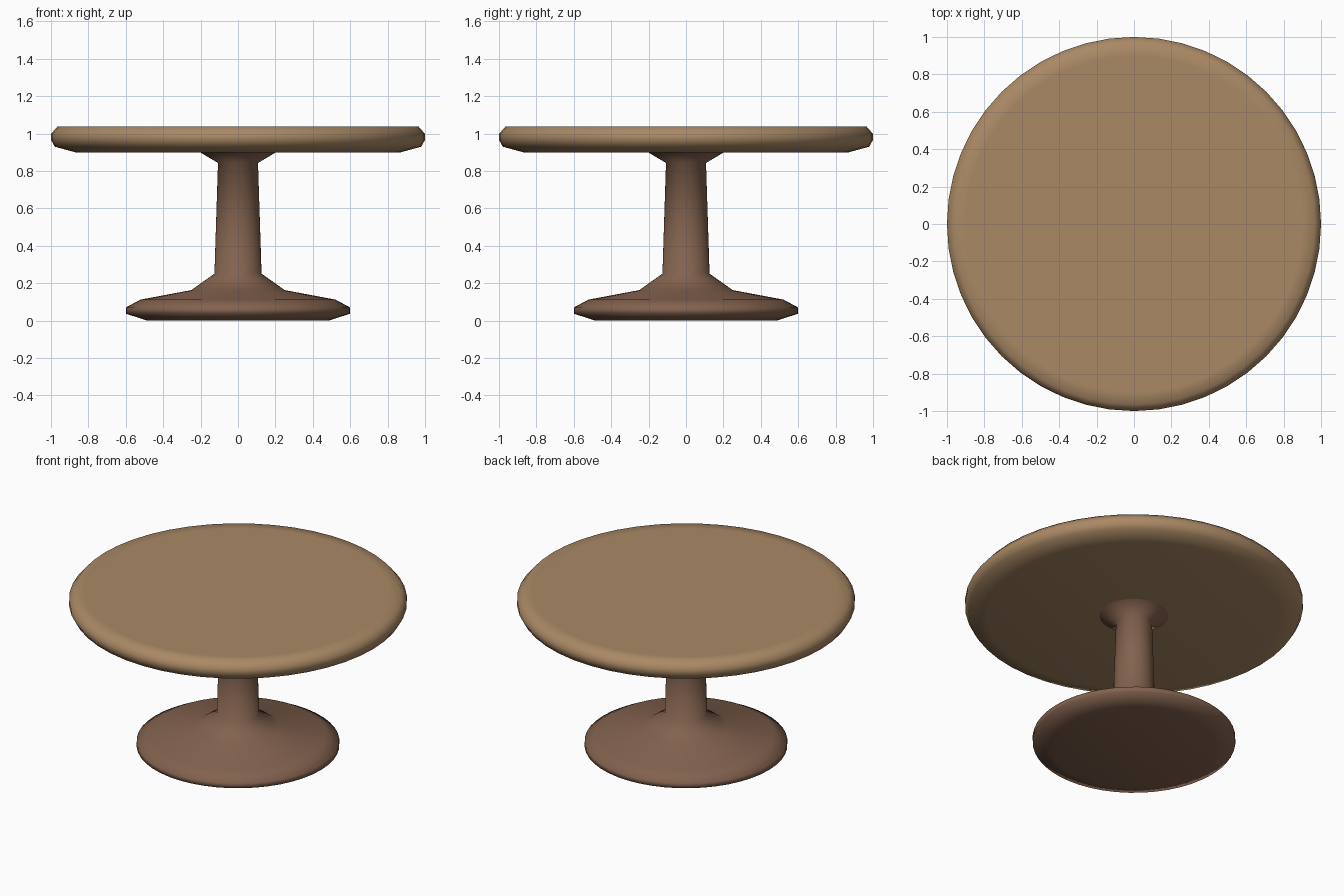
import bpy, bmesh, math

if "Cube" in bpy.data.objects:
    bpy.data.objects.remove(bpy.data.objects["Cube"])


def material(name, color):
    m = bpy.data.materials.new(name)
    m.diffuse_color = (*color, 1.0)
    m.use_nodes = True
    m.node_tree.nodes["Principled BSDF"].inputs["Base Color"].default_value = m.diffuse_color
    return m


def lathe(name, profile, mat, sides=48):
    """Spin an (r, z) profile that starts and ends on the axis."""
    bm = bmesh.new()
    rings = []
    for r, z in profile:
        if r == 0:
            rings.append([bm.verts.new((0, 0, z))] * sides)
        else:
            rings.append([bm.verts.new((r * math.cos(2 * math.pi * i / sides),
                                        r * math.sin(2 * math.pi * i / sides), z))
                          for i in range(sides)])
    for low, high in zip(rings, rings[1:]):
        for i in range(sides):
            j = (i + 1) % sides
            corners = list(dict.fromkeys([low[i], low[j], high[j], high[i]]))
            bm.faces.new(corners)
    bmesh.ops.recalc_face_normals(bm, faces=bm.faces)
    mesh = bpy.data.meshes.new(name)
    bm.to_mesh(mesh)
    bm.free()
    mesh.materials.append(mat)
    obj = bpy.data.objects.new(name, mesh)
    bpy.context.collection.objects.link(obj)
    bpy.ops.object.select_all(action='DESELECT')
    obj.select_set(True)
    bpy.context.view_layer.objects.active = obj
    bpy.ops.object.shade_smooth_by_angle(angle=math.radians(80))
    return obj


light_wood = material("light_wood", (0.40, 0.25, 0.13))
dark_wood = material("dark_wood", (0.225, 0.122, 0.077))

# Round top with softened rim
lathe("table_top", [(0, 0.90), (0.87, 0.90), (0.98, 0.93), (1.0, 0.966),
                    (1.0, 0.998), (0.966, 1.037), (0.90, 1.037), (0, 1.037)],
      light_wood)

# Foot, tapered stem and flared collar in one turned piece
lathe("pedestal", [(0, 0), (0.485, 0.0), (0.60, 0.037), (0.60, 0.07),
                   (0.522, 0.112), (0.25, 0.163), (0.126, 0.251),
                   (0.107, 0.843), (0.205, 0.901), (0, 0.901)],
      dark_wood)
